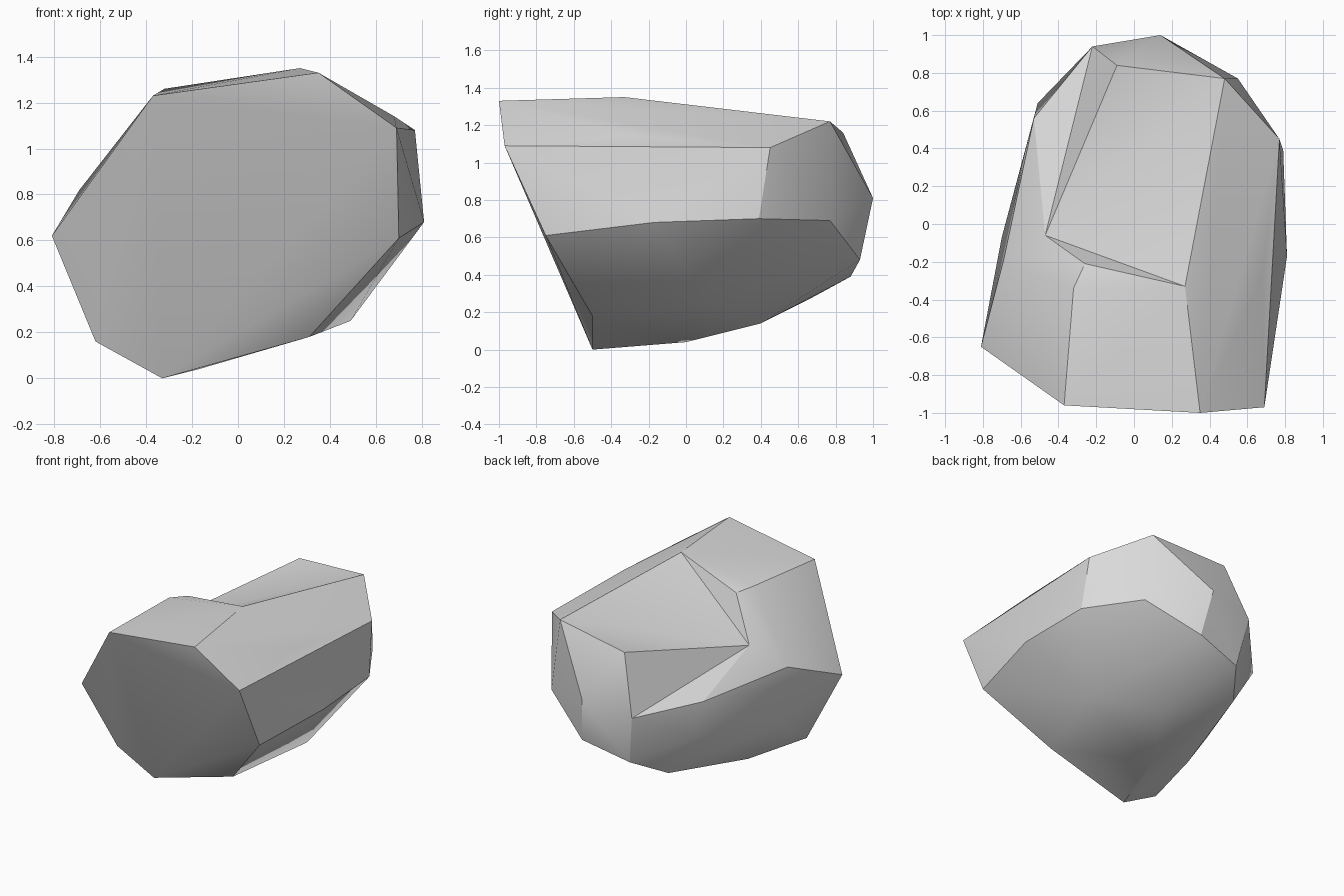
import bpy
import bmesh
import math

default_cube = bpy.data.objects.get("Cube")
if default_cube:
    bpy.data.objects.remove(default_cube, do_unlink=True)


def flat_material(name, colour):
    material = bpy.data.materials.new(name)
    material.use_nodes = True
    material.diffuse_color = colour
    for node in material.node_tree.nodes:
        if node.type == "BSDF_PRINCIPLED":
            node.inputs["Base Color"].default_value = colour
    return material


# Corners of the boulder, grouped by the region they bound
front_face = [(-.37, -.96, 1.23), (.35, -1, 1.33), (.69, -.97, 1.09), (.7, -.75, .61),
              (.31, -.5, .18), (-.33, -.5, 0), (-.62, -.51, .16), (-.81, -.65, .62)]
left_side = [(.68, -.27, 1.14), (.77, .45, 1.08), (.79, .39, .7), (.81, -.17, .68),
             (.55, .77, .69)]
right_side = [(-.7, -.07, .45), (-.51, .64, .57)]
back_side = [(.14, 1, .81), (.19, .93, .48), (-.16, .88, .39)]
underside = [(.49, .1, .25), (.1, .4, .14), (-.17, 0, .04), (-.32, .66, .27),
             (-.49, -.02, .16)]

# Rim of the chipped hollow on top, and the two corners inside it
ledge_start = (-.32, -.34, 1.26)
ledge_end = (.27, -.33, 1.35)
hollow_side = (-.69, -.19, .82)
hollow_back = [(.48, .77, 1.22), (-.09, .84, 1.16), (-.22, .94, .75), (-.53, .56, .81)]
hollow_bottom = (-.47, -.06, .97)
ledge_corner = (-.26, -.21, 1.24)

# Wrap the outer corners in a convex shell
bm = bmesh.new()
for region in (front_face, left_side, right_side, back_side, underside):
    for corner in region:
        bm.verts.new(corner)
start, end, side = [bm.verts.new(c) for c in (ledge_start, ledge_end, hollow_side)]
rim = {start, end, side} | {bm.verts.new(c) for c in hollow_back}
bmesh.ops.convex_hull(bm, input=bm.verts[:], use_existing_faces=False)

# Open the shell over the hollow
lid = [face for face in bm.faces if all(vert in rim for vert in face.verts)]
bmesh.ops.delete(bm, geom=lid, context="FACES")
open_edges = [edge for edge in bm.edges if edge.is_boundary]

# Fan the open rim down to the hollow, with a small step below the ledge
bottom = bm.verts.new(hollow_bottom)
step = bm.verts.new(ledge_corner)
for edge in open_edges:
    centre = step if start in edge.verts else bottom
    bm.faces.new((*edge.verts, centre))
for neighbour in (side, end):
    bm.faces.new((neighbour, step, bottom))

loose = [vert for vert in bm.verts if not vert.link_faces]
bmesh.ops.delete(bm, geom=loose, context="VERTS")
bmesh.ops.recalc_face_normals(bm, faces=bm.faces[:])

# Boulder object with soft shading across the shallow facets
mesh = bpy.data.meshes.new("boulder")
bm.to_mesh(mesh)
bm.free()
mesh.materials.append(flat_material("stone grey", (.7, .7, .7, 1)))
boulder = bpy.data.objects.new("boulder", mesh)
bpy.context.collection.objects.link(boulder)
bpy.ops.object.select_all(action="DESELECT")
boulder.select_set(True)
bpy.context.view_layer.objects.active = boulder
bpy.ops.object.shade_smooth_by_angle(angle=math.radians(30))
